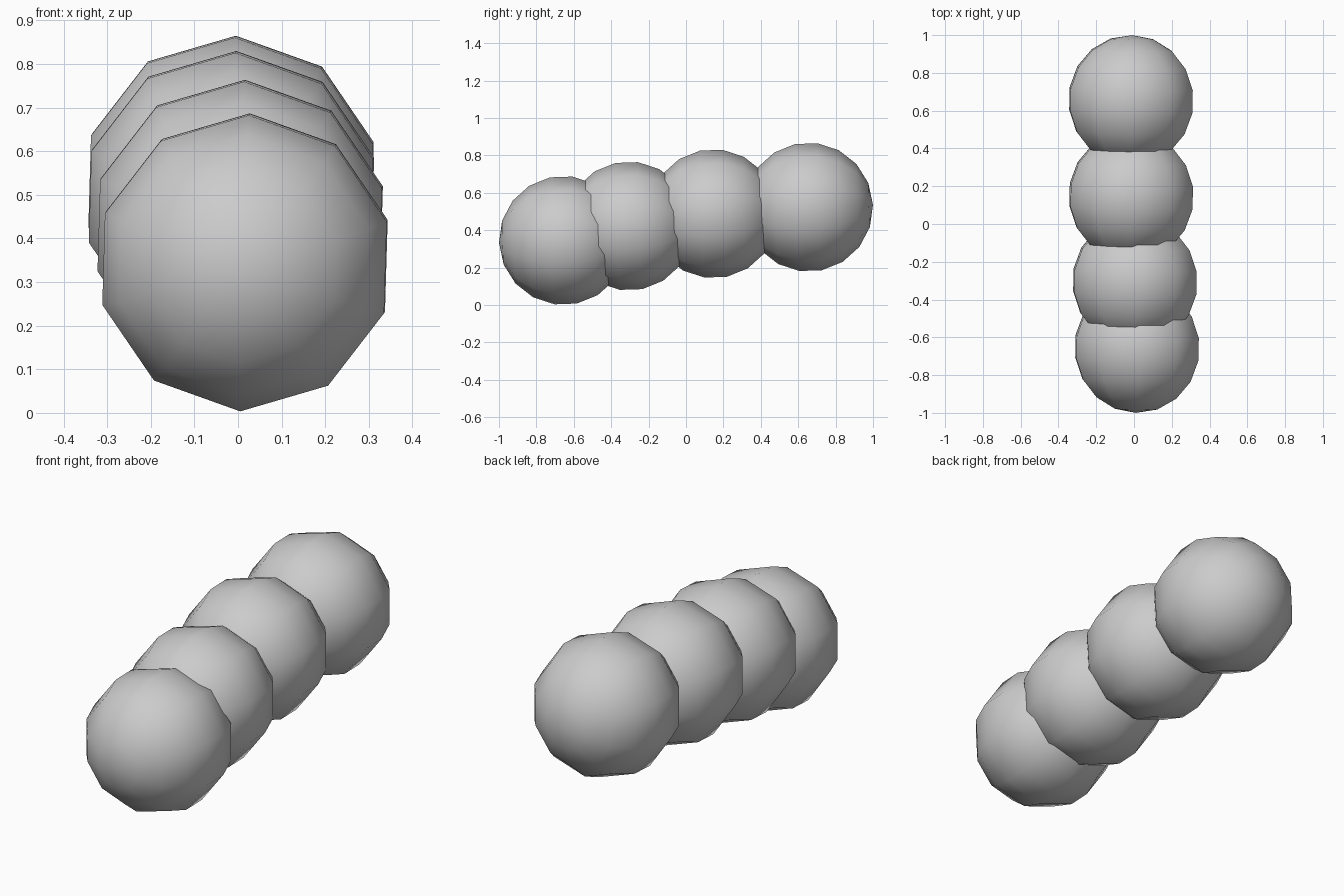
import bpy
from math import radians

cube = bpy.data.objects.get("Cube")
if cube:
    bpy.data.objects.remove(cube, do_unlink=True)

# Single plain grey for the whole body
grey = bpy.data.materials.new("plain_grey")
grey.use_nodes = True
colour = (0.6, 0.6, 0.6, 1)
grey.diffuse_color = colour
grey.node_tree.nodes["Principled BSDF"].inputs["Base Color"].default_value = colour

RADIUS = 0.345


def add_segment(name, centre):
    """Ten-sided ball whose poles point along the body, slightly tilted."""
    bpy.ops.mesh.primitive_uv_sphere_add(
        segments=10, ring_count=9, radius=RADIUS, location=centre,
        rotation=(radians(92), radians(1.7), radians(-1)))
    ball = bpy.context.object
    ball.name = name
    ball.data.materials.append(grey)
    bpy.ops.object.shade_smooth()
    # Put a corner rather than a flat at the top
    ball.data.update()
    return ball


# Chain of overlapping balls, rising from front to back
segments = {
    "front_segment": (0.016, -0.655, 0.345),
    "front_middle_segment": (0.005, -0.305, 0.422),
    "back_middle_segment": (-0.015, 0.147, 0.488),
    "back_segment": (-0.016, 0.655, 0.523),
}
for name, centre in segments.items():
    add_segment(name, centre)
